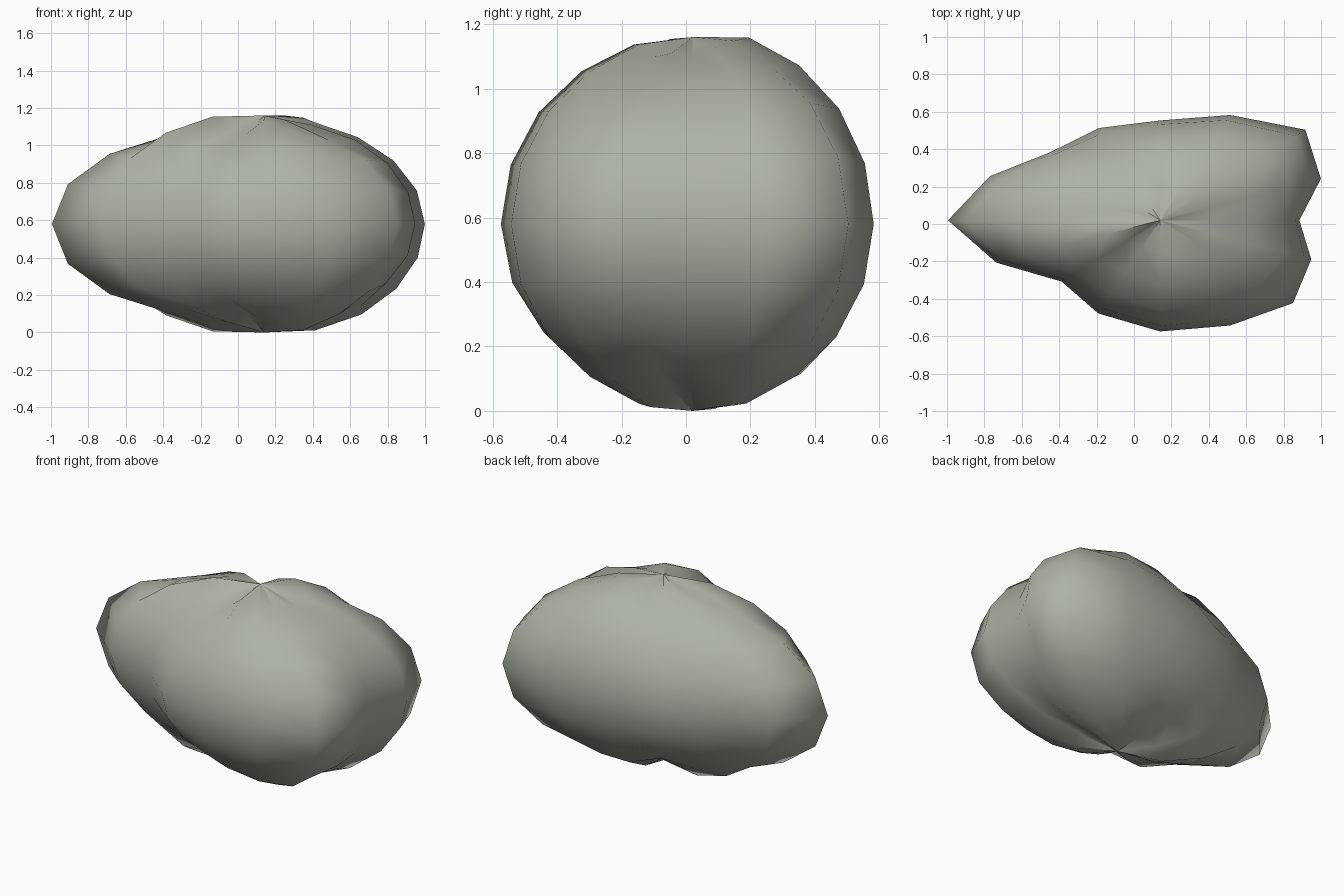
import bpy, bmesh, math

cube = bpy.data.objects.get("Cube")
if cube:
    bpy.data.objects.remove(cube)

# Stone colour
stone = bpy.data.materials.new("grey_green_stone")
stone.use_nodes = True
colour = (0.42, 0.45, 0.385, 1)
stone.diffuse_color = colour
bsdf = stone.node_tree.nodes["Principled BSDF"]
bsdf.inputs["Base Color"].default_value = colour
bsdf.inputs["Roughness"].default_value = 0.9

# Bulge of each meridian, anticlockwise from +x: at the waist, top and underside
WAIST = [0.80, 1.00, 1.18, 1.05, 0.92, 0.92, 0.89, 1.06,
         1.22, 1.02, 0.80, 0.93, 1.025, 1.05, 1.08, 0.94]
TOP = [0.93, 0.99, 1.03, 1.05, 0.99, 0.88, 0.99, 0.97,
       0.99, 1.04, 0.90, 0.87, 1.01, 1.01, 0.94, 0.96]
UNDERSIDE = [0.94, 1.03, 1.02, 1.01, 0.99, 0.88, 0.95, 1.04,
             0.99, 0.93, 0.95, 0.86, 0.95, 1.01, 1.03, 0.93]
RADII = (0.93, 0.58, 0.58)
CENTRE = (0.14, 0.02, 0.58)


def bulge(angle, height):
    """Blend from the waist factor to the cap factor with height (-1 to 1)."""
    col = round(angle / math.tau * len(WAIST)) % len(WAIST)
    t = min(1, abs(height) / 0.81) ** 2
    cap = TOP if height > 0 else UNDERSIDE
    return WAIST[col] * (1 - t) + cap[col] * t


# Boulder: a coarse sphere pushed in and out along its meridians
bm = bmesh.new()
bmesh.ops.create_uvsphere(bm, u_segments=len(WAIST), v_segments=10, radius=1)
for v in bm.verts:
    x, y, z = v.co
    f = 1
    if math.hypot(x, y) < 0.01:
        # Pole: creases radiate along its spokes
        for edge in v.link_edges:
            edge.smooth = False
    else:
        f = bulge(math.atan2(y, x), z)
    v.co = [c + f * r * p for c, r, p in zip(CENTRE, RADII, (x, y, z))]
for face in bm.faces:
    face.smooth = True
bmesh.ops.recalc_face_normals(bm, faces=bm.faces)

mesh = bpy.data.meshes.new("boulder")
bm.to_mesh(mesh)
bm.free()
mesh.materials.append(stone)
bpy.context.collection.objects.link(bpy.data.objects.new("boulder", mesh))
